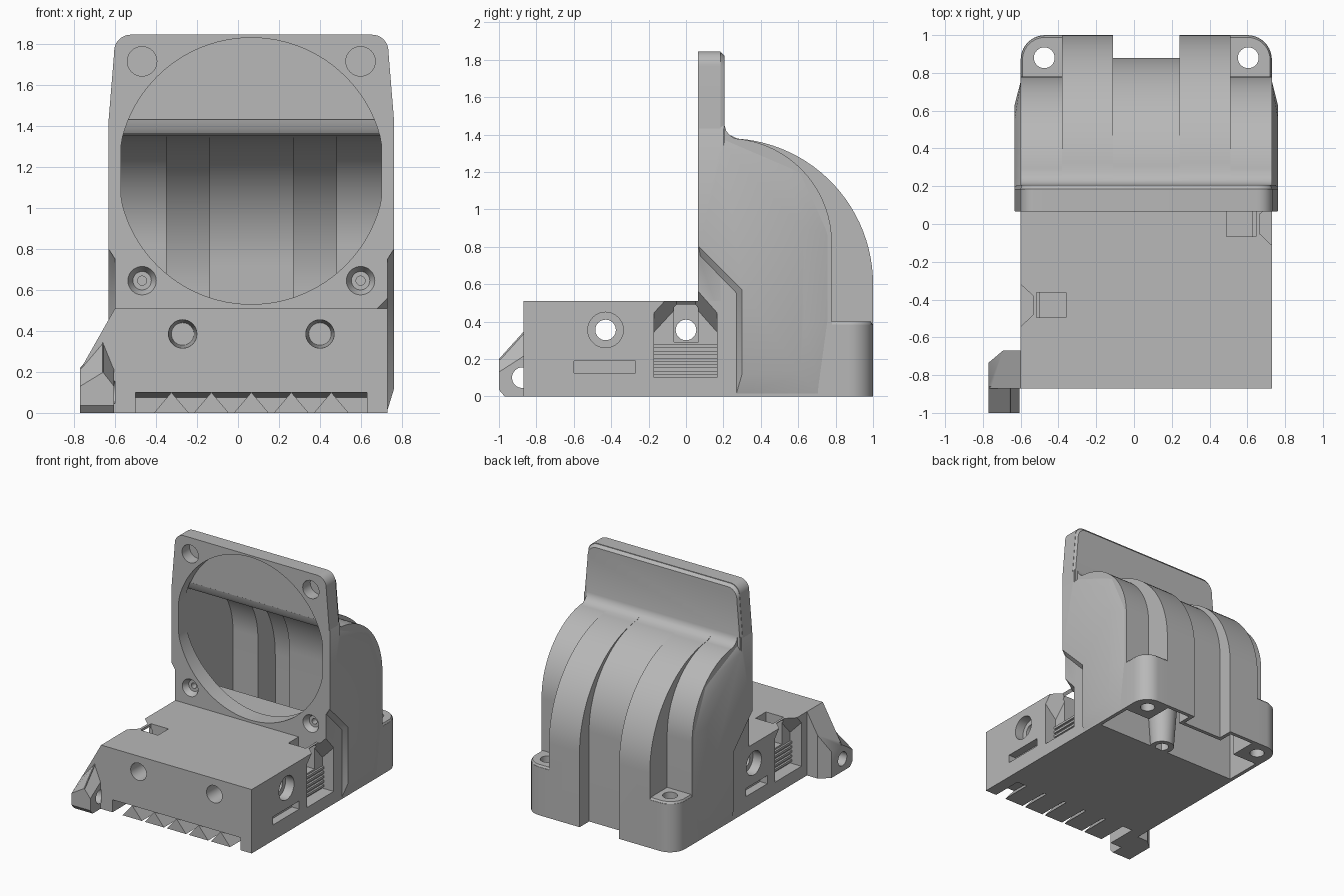
import bpy, bmesh
from math import sin, cos, radians

cube = bpy.data.objects.get("Cube")
if cube:
    bpy.data.objects.remove(cube)

CX = 0.065          # symmetry plane of the housing
BACK = 0.45         # rear of the solid base

grey = bpy.data.materials.new("plain_grey")
grey.use_nodes = True
grey.diffuse_color = (0.48, 0.48, 0.48, 1)
grey.node_tree.nodes["Principled BSDF"].inputs["Base Color"].default_value = (0.48, 0.48, 0.48, 1)


def prism(name, pts, axis, lo, hi, pts2=None):
    """Extrude (or loft to pts2) a flat outline along an axis."""
    place = {"X": lambda a, b, d: (d, a, b),
             "Y": lambda a, b, d: (a, d, b),
             "Z": lambda a, b, d: (a, b, d)}[axis]
    bm = bmesh.new()
    r1 = [bm.verts.new(place(a, b, lo)) for a, b in pts]
    r2 = [bm.verts.new(place(a, b, hi)) for a, b in (pts2 or pts)]
    bm.faces.new(r1)
    bm.faces.new(r2[::-1])
    n = len(r1)
    for i in range(n):
        j = (i + 1) % n
        bm.faces.new((r1[i], r2[i], r2[j], r1[j]))
    bmesh.ops.recalc_face_normals(bm, faces=bm.faces)
    mesh = bpy.data.meshes.new(name)
    bm.to_mesh(mesh)
    bm.free()
    mesh.materials.append(grey)
    ob = bpy.data.objects.new(name, mesh)
    bpy.context.collection.objects.link(ob)
    return ob


def box(name, x, y, z):
    xs, ys = sorted(x), sorted(y)
    return prism(name, [(xs[0], ys[0]), (xs[1], ys[0]), (xs[1], ys[1]), (xs[0], ys[1])], "Z", *z)


def arc(a, b, r, start, end, n=24):
    return [(a + r * cos(radians(start + (end - start) * i / n)),
             b + r * sin(radians(start + (end - start) * i / n))) for i in range(n + 1)]


def rod(name, a, b, r, axis, lo, hi, r2=None):
    ring = arc(a, b, r, 0, 348.75, 31)
    return prism(name, ring, axis, lo, hi, arc(a, b, r2, 0, 348.75, 31) if r2 else None)


def combine(target, others, op):
    """Apply booleans, then remove the helper solids."""
    for other in others:
        mod = target.modifiers.new("join", "BOOLEAN")
        mod.operation, mod.solver, mod.object = op, "MANIFOLD", other
        deps = bpy.context.evaluated_depsgraph_get()
        mesh = bpy.data.meshes.new_from_object(target.evaluated_get(deps))
        target.modifiers.clear()
        target.data = mesh
        bpy.data.objects.remove(other)


def mirror_x(pts):
    """Close a right-half outline (offsets from the centre plane)."""
    return [(CX + a, b) for a, b in pts] + [(CX - a, b) for a, b in reversed(pts)]


def hood_slice(name, x0, x1, r):
    pts = [(0.1, 0), (0.1, 1.5), (0.203, 1.5), (0.206, 1.45), (0.215, 1.42), (0.232, 1.398)]
    pts += arc(0.22, 1.38 - r, r, 86, 0) + [(0.22 + r, 0)]
    return prism(name, pts, "X", CX + x0, CX + x1)


def duct_slice(x0, x1, r):
    pts = [(0.2, -0.1), (0.2, 0.7), (0.155, 1.2), (0.155, 1.44), (0.166, 1.43), (0.175, 1.39), (0.19, 1.365)]
    pts += arc(0.22, 1.38 - r, r - 0.03, 90, 0) + [(0.19 + r, -0.1)]
    return prism("duct_cutter", pts, "X", CX + x0, CX + x1)


def fan_opening(z_max, depth):
    pts = [(min(max(x, CX - 0.635), CX + 0.635), z)
           for x, z in arc(CX, 1.18, 0.65, 0, 356.25, 95) if z <= z_max]
    return prism("fan_cutter", pts, "Y", 0, depth)


def side_pocket(s, yc):
    """Side pocket with a peaked roof that slopes up and outwards."""
    def outline(lift):
        return [(yc - 0.17, 0.1), (yc + 0.165, 0.1), (yc + 0.165, 0.345 + lift),
                (yc + 0.05, 0.475 + lift), (yc - 0.05, 0.475 + lift), (yc - 0.17, 0.345 + lift)]
    return prism("pocket", outline(0), "X", CX + s * 0.565, CX + s * 0.72, outline(0.16))


# Solid base: screw holes, side pockets with nut slots, front recess
base = box("base_block", (CX - 0.665, CX + 0.665), (-0.87, BACK), (0, 0.51))
cuts = []
for s, yc, other in ((1, 0, -0.43), (-1, -0.43, 0)):
    cuts += [
        side_pocket(s, yc),
        box("nut_slot", (CX + s * 0.425, CX + s * 0.58), (yc - 0.065, yc + 0.067), (0.29, 0.6)),
        box("slot", (CX + s * 0.6, CX + s * 0.72), (other - 0.17, other + 0.16), (0.125, 0.19)),
        rod("bore", other, 0.355, 0.095, "X", CX + s * 0.59, CX + s * 0.72),
        rod("hole", yc, 0.355, 0.055, "X", -1, 1),
        rod("screw", CX + s * 0.335, 0.385, 0.07, "Y", -0.88, -0.6, 0.055),
    ]
cuts.append(prism("recess", [(-1, -0.1), (-1, 0.1), (-0.87, 0.1), (-0.62, 0.075), (-0.62, -0.1)],
                  "X", CX - 0.565, CX + 0.565))
combine(base, cuts, "DIFFERENCE")

# Row of triangular teeth under the front edge
for i in range(5):
    x = CX + (i - 2) * 0.195
    prism("front_tooth", [(x - 0.085, 0), (x + 0.085, 0), (x, 0.1)], "Y", -0.87, -0.6)

# Ribs in the side pockets
for s, yc in ((1, 0), (-1, -0.43)):
    for i in range(5):
        z = 0.115 + i * 0.036
        box("pocket_rib", (CX + s * 0.55, CX + s * 0.58), (yc - 0.17, yc + 0.165), (z, z + 0.018))

# Front plate, stepped hood and rear screw tabs
plate = mirror_x([(0.665, 0.42), (0.665, 0.75), (0.696, 0.80), (0.696, 1.43), (0.669, 1.76)]
                 + arc(0.589, 1.765, 0.08, 5, 90, 8))
bevelled = [(CX + (x - CX) * 0.985, z - 0.025 if z > 1.7 else z) for x, z in plate]
hood = prism("fan_housing", plate, "Y", 0.065, 0.185)
adds = [prism("plate_back", plate, "Y", 0.18, 0.207, bevelled),
        hood_slice("hood_sides", -0.665, 0.665, 0.56),
        hood_slice("hood_middle", -0.445, 0.445, 0.66)]
for s in (-1, 1):
    adds.append(hood_slice("hood_band", s * 0.175, s * 0.445, 0.78))
    corner = [(CX + s * x, y) for x, y in
              [(0.43, 0.7), (0.665, 0.7)] + arc(0.535, 0.87, 0.13, 0, 90, 10) + [(0.43, 1.0)]]
    mid = CX + s * 0.548
    inner = [(mid + (x - mid) * 0.92, 0.85 + (y - 0.85) * 0.92) for x, y in corner]
    adds.append(prism("tab", corner, "Z", 0, 0.385))
    adds.append(prism("tab_top", corner, "Z", 0.38, 0.4, inner))
combine(hood, adds, "UNION")

# Hollow air duct, fan opening and screw holes
cuts = [duct_slice(-0.635, 0.635, 0.56), duct_slice(-0.415, 0.415, 0.66),
        fan_opening(2, 0.165), fan_opening(1.352, 0.26), side_pocket(1, 0)]
for s in (-1, 1):
    x = CX + s * 0.533
    cuts += [duct_slice(s * 0.205, s * 0.415, 0.78),
             rod("tab_hole", CX + s * 0.54, 0.88, 0.055, "Z", -0.1, 0.6),
             rod("upper_hole", x, 1.715, 0.072, "Y", 0, 0.16),
             rod("lower_sink", x, 0.645, 0.072, "Y", 0.06, 0.11, 0.045),
             rod("lower_hole", x, 0.645, 0.022, "Y", 0.1, 0.18)]
combine(hood, cuts, "DIFFERENCE")

# Slightly raised panels on both flanks
rim = [(0.07, 0.75), (0.265, 0.55), (0.265, 0.0), (0.72, 0.0), (0.775, 0.4), (0.775, 0.86),
       (0.62, 1.2), (0.2, 1.38), (0.2, 1.5), (0.07, 1.5)]
face = [(0.07, 0.80), (0.3, 0.57), (0.3, 0.12), (0.61, 0.12), (0.63, 0.4), (0.63, 0.9),
        (0.56, 1.13), (0.2, 1.33), (0.2, 1.43), (0.07, 1.43)]
panels = [prism(side + "_flank_panel", rim, "X", CX + s * 0.66, CX + s * 0.697, face)
          for s, side in ((-1, "right"), (1, "left"))]

# Screw boss at the air outlet
boss = rod("outlet_boss", 0.135, 0.49, 0.09, "Z", 0, 0.42, 0.12)
combine(boss, [rod("boss_hole", 0.135, 0.49, 0.05, "Z", -0.1, 0.25)], "DIFFERENCE")

# Hinge foot on the front right corner
foot = prism("hinge_foot", [(-0.77, 0), (-0.77, 0.21), (-0.6, 0.51), (-0.58, 0.51), (-0.58, 0)],
             "Y", -0.87, -0.67)
ear_base = [(-0.86, 0), (-0.97, 0), (-1, 0.035), (-1, 0.2), (-0.86, 0.355)]
ear_tip = [(-0.86, 0), (-0.97, 0), (-1, 0.035), (-1, 0.13), (-0.86, 0.22)]
combine(foot, [prism("ear", ear_base, "X", -0.655, -0.77, ear_tip),
               prism("ear_inner", ear_base, "X", -0.66, -0.605, ear_tip)], "UNION")
combine(foot, [rod("hinge_hole", -0.875, 0.1, 0.055, "X", -0.9, -0.598),
               prism("corner_cut", [(-0.8, -0.76), (-0.67, -0.65), (-0.8, -0.65)], "Z", -0.1, 0.6)],
        "DIFFERENCE")

# Smooth the curved parts, keep edges sharp
for ob in [base, hood, boss, foot] + panels:
    bpy.ops.object.select_all(action="DESELECT")
    ob.select_set(True)
    bpy.context.view_layer.objects.active = ob
    bpy.ops.object.shade_smooth_by_angle(angle=radians(32))
